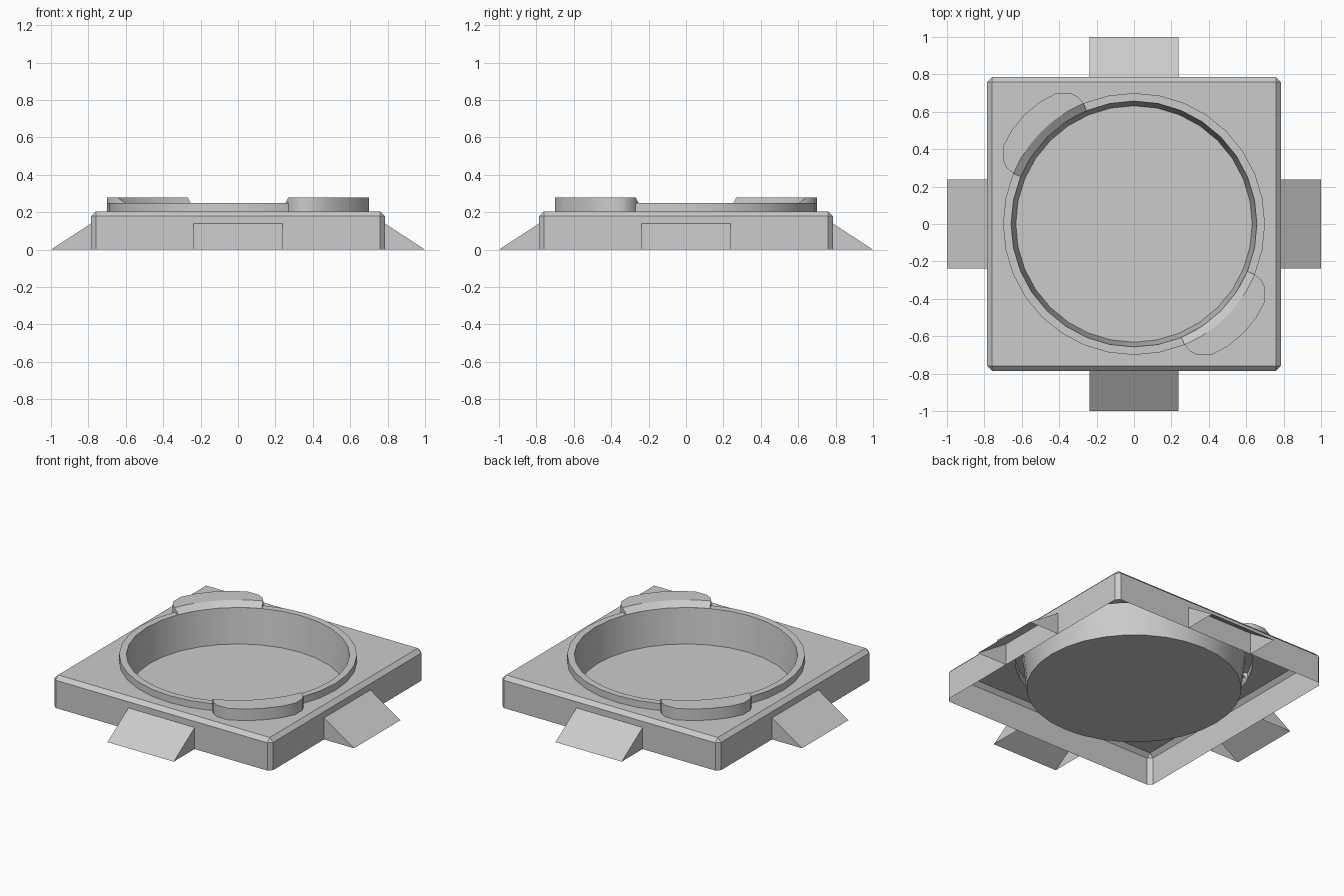
import bpy, bmesh
from math import cos, sin, pi, atan2
from mathutils import Matrix

cube = bpy.data.objects.get("Cube")
if cube:
    bpy.data.objects.remove(cube, do_unlink=True)

grey = bpy.data.materials.new("light_grey")
grey.use_nodes = True
COLOUR = (0.6, 0.6, 0.6, 1)
grey.diffuse_color = COLOUR
grey.node_tree.nodes["Principled BSDF"].inputs["Base Color"].default_value = COLOUR

SIDES = 32
ROOF, RIM, CLIP_TOP = 0.205, 0.25, 0.28
R_OUT, R_IN, R_FLOOR = 0.7, 0.657, 0.632


def make_object(name, bm):
    mesh = bpy.data.meshes.new(name)
    bm.to_mesh(mesh)
    bm.free()
    mesh.materials.append(grey)
    obj = bpy.data.objects.new(name, mesh)
    bpy.context.collection.objects.link(obj)
    bpy.ops.object.select_all(action="DESELECT")
    obj.select_set(True)
    bpy.context.view_layer.objects.active = obj
    bpy.ops.object.shade_smooth_by_angle()
    return obj


def loop(bm, points, z):
    return [bm.verts.new((x, y, z)) for x, y in points]


def circle(r):
    return [(r * cos(2 * pi * i / SIDES), r * sin(2 * pi * i / SIDES)) for i in range(SIDES)]


def skin(bm, a, b, closed=True):
    n = len(a)
    for i in range(n if closed else n - 1):
        j = (i + 1) % n
        bm.faces.new((a[i], a[j], b[j], b[i]))


# Open-bottomed square base with chamfered corners and a round hole in its roof
bm = bmesh.new()
H, C = 0.785, 0.76
corners = [(C, C), (-C, C), (-C, -C), (C, -C)]
outline = []
for k, (x, y) in enumerate(corners):
    side = (x / C * H, y)
    end = (x, y / C * H)
    outline += [side, end] if k % 2 == 0 else [end, side]
low = loop(bm, outline, 0)
mid = loop(bm, outline, 0.18)
top = loop(bm, corners, ROOF)
skin(bm, low, mid)
for k in range(4):
    bm.faces.new((mid[2 * k], mid[2 * k + 1], top[k]))
    n = (k + 1) % 4
    bm.faces.new((mid[2 * k + 1], mid[2 * n], top[n], top[k]))
hole = loop(bm, circle(R_OUT), ROOF)
# each quarter of the roof spans one corner, with a triangle between quarters
q = SIDES // 4
for k in range(4):
    arc = [hole[(k * q + i) % SIDES] for i in range(q + 1)]
    for a, b in zip(arc, arc[1:]):
        bm.faces.new((a, top[k], b))
    bm.faces.new((arc[-1], top[k], top[(k + 1) % 4]))
bmesh.ops.recalc_face_normals(bm, faces=bm.faces)
if sum(f.normal.z * f.calc_area() for f in bm.faces) < 0:
    bmesh.ops.reverse_faces(bm, faces=bm.faces)
make_object("square_base", bm)

# Round raised rim running down into a shallow tapered bowl
bm = bmesh.new()
rings = [loop(bm, circle(r), z) for r, z in
         ((R_OUT, ROOF), (R_OUT, RIM), (R_IN, RIM), (R_FLOOR, 0.025))]
for a, b in zip(rings, rings[1:]):
    skin(bm, a, b)
bm.faces.new(rings[-1])
make_object("round_bowl", bm)

# Sloped ramps in the middle of each side, open underneath
for k, name in enumerate(("front", "left", "back", "right")):
    bm = bmesh.new()
    W = 0.238
    a, b, c = (loop(bm, [(-W, y), (W, y)], z) for y, z in ((-H, 0), (-1, 0), (-H, 0.14)))
    bm.faces.new((b[0], b[1], c[1], c[0]))
    bm.faces.new((a[0], b[0], c[0]))
    bm.faces.new((a[1], c[1], b[1]))
    bm.transform(Matrix.Rotation(k * pi / 2, 4, "Z"))
    make_object(name + "_ramp", bm)

# Two raised lugs on opposite corners, sloping down to the rim
half = [(0.645, -0.27), (0.68, -0.30), (0.70, -0.34), (0.70, -0.415), (0.655, -0.50)]
lug = half + [(0.585, -0.585)] + [(-y, -x) for x, y in reversed(half)]
start, stop = (atan2(y, x) for x, y in (lug[0], lug[-1]))
STEPS = 6
arc = [(cos(t), sin(t)) for t in (start + (stop - start) * i / STEPS for i in range(STEPS + 1))]
for k, name in enumerate(("front_left_lug", "back_right_lug")):
    bm = bmesh.new()
    foot = loop(bm, lug, ROOF)
    crest = loop(bm, lug, CLIP_TOP)
    inner = loop(bm, [(x * R_OUT, y * R_OUT) for x, y in arc[1:-1]], CLIP_TOP)
    lip = loop(bm, [(x * R_IN, y * R_IN) for x, y in arc], RIM)
    upper = [crest[0]] + inner + [crest[-1]]
    skin(bm, crest, foot, closed=False)
    skin(bm, upper, lip, closed=False)
    bm.faces.new(crest + inner[::-1])
    bm.faces.new((crest[0], foot[0], lip[0]))
    bm.faces.new((crest[-1], lip[-1], foot[-1]))
    bmesh.ops.recalc_face_normals(bm, faces=bm.faces)
    if sum(f.normal.z * f.calc_area() for f in bm.faces) < 0:
        bmesh.ops.reverse_faces(bm, faces=bm.faces)
    bm.transform(Matrix.Rotation(k * pi, 4, "Z"))
    make_object(name, bm)
